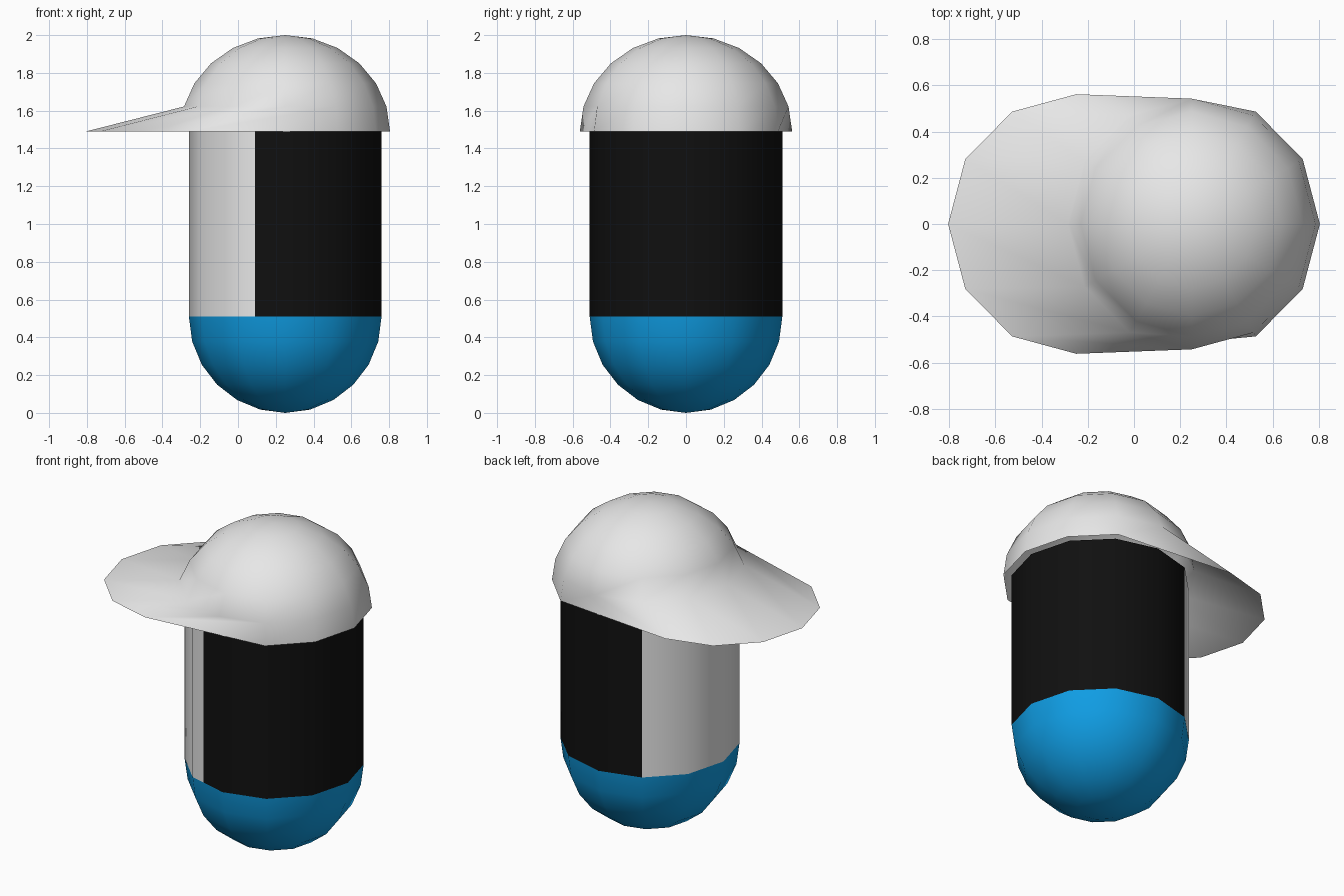
import bpy, math

if "Cube" in bpy.data.objects:
    bpy.data.objects.remove(bpy.data.objects["Cube"])

CX, SEG, STEPS = 0.25, 12, 6
BODY_R, LOW, HIGH = 0.51, 0.51, 1.49
CAP_R, CAP_RY, BRIM = 0.555, 0.562, 0.5


def material(name, rgb):
    m = bpy.data.materials.new(name)
    m.diffuse_color = (*rgb, 1)
    m.use_nodes = True
    m.node_tree.nodes["Principled BSDF"].inputs["Base Color"].default_value = m.diffuse_color
    return m


WHITE = material("white", (0.8, 0.8, 0.8))
BLACK = material("black", (0.005, 0.005, 0.005))
BLUE = material("blue", (0.005, 0.34, 0.78))


def ring(rx, ry, z):
    return [(CX + rx * math.cos(2 * math.pi * i / SEG),
             ry * math.sin(2 * math.pi * i / SEG), z) for i in range(SEG)]


def loft(name, rings, mats, pole=None):
    """Skin a stack of rings upwards, optionally closing the last onto a pole."""
    n = len(rings[0])
    verts = [v for r in rings for v in r]
    faces = [(k * n + i, k * n + (i + 1) % n, (k + 1) * n + (i + 1) % n, (k + 1) * n + i)
             for k in range(len(rings) - 1) for i in range(n)]
    if pole:
        verts.append(pole)
        b = (len(rings) - 1) * n
        faces += [(b + i, b + (i + 1) % n, len(verts) - 1) for i in range(n)]
        if pole[2] < rings[0][0][2]:
            faces = [f[::-1] for f in faces]
    me = bpy.data.meshes.new(name)
    me.from_pydata(verts, [], faces)
    for m in mats:
        me.materials.append(m)
    for p in me.polygons:
        p.use_smooth = True
    me.update()
    ob = bpy.data.objects.new(name, me)
    bpy.context.collection.objects.link(ob)
    return ob


def dome_rings(rx, ry, h, z):
    angles = [math.pi / 2 * k / STEPS for k in range(STEPS)]
    return [ring(rx * math.cos(a), ry * math.cos(a), z + h * math.sin(a)) for a in angles]


# rounded blue base
loft("rounded_base", dome_rings(BODY_R, BODY_R, -LOW, LOW), [BLUE], (CX, 0, 0))

# cylinder body; one side is split so the white panel ends part way along it
sections = []
for z in (LOW, HIGH):
    r = ring(BODY_R, BODY_R, z)
    a, b, t = r[8], r[9], 0.37
    r.insert(9, (a[0] + (b[0] - a[0]) * t, a[1] + (b[1] - a[1]) * t, z))
    sections.append(r)
body = loft("body", sections, [BLACK, WHITE])
for p in body.data.polygons:
    if p.center.x < 0.05:
        p.material_index = 1

# cap: a dome whose rim is pulled out to the left to make the brim
rings = dome_rings(CAP_R, CAP_RY, 2 - HIGH, HIGH)
rings[0] = [(x - BRIM if x < CX + 0.01 else x, y, z) for x, y, z in rings[0]]
loft("cap", rings, [WHITE], (CX, 0, 2))
